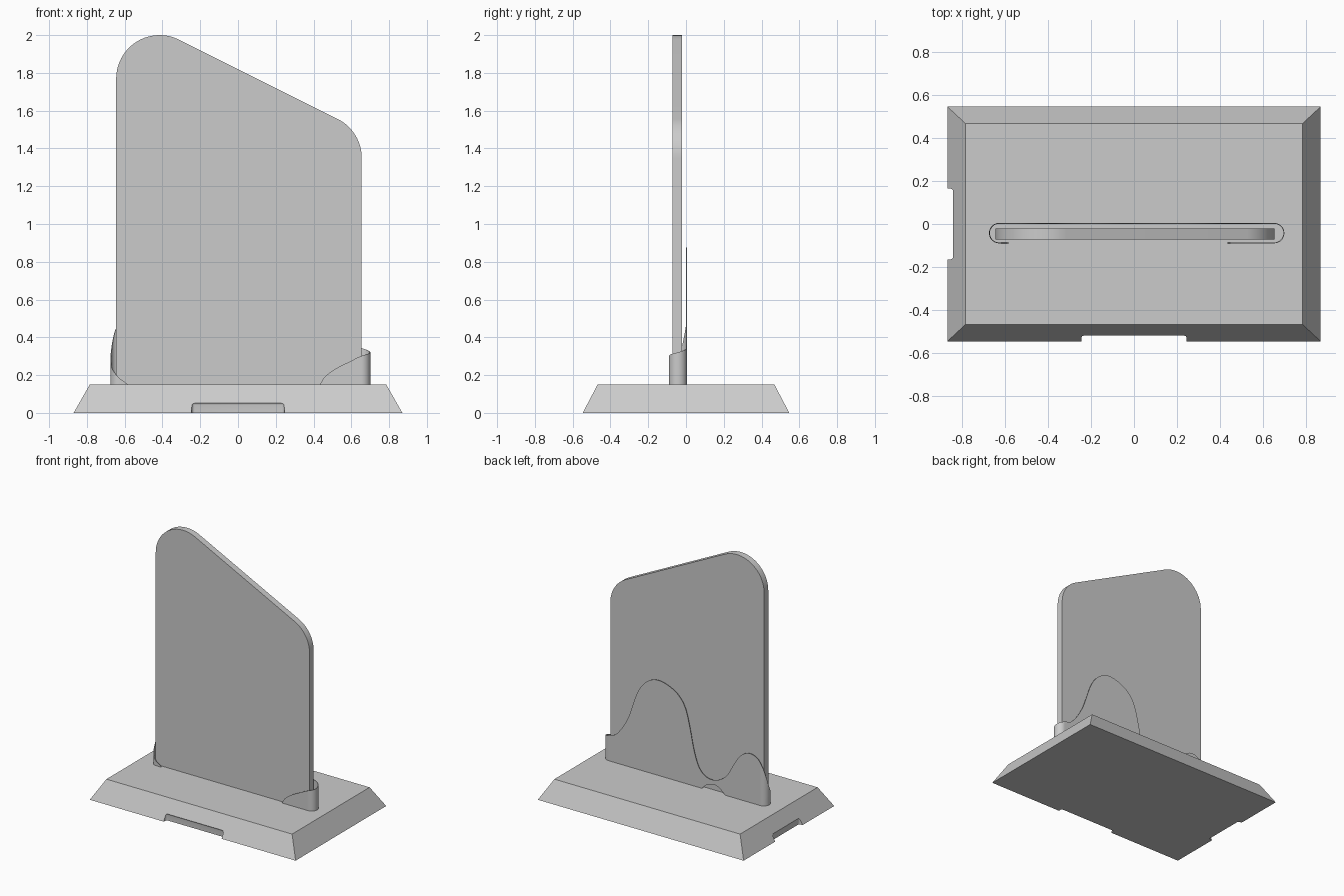
import bpy, bmesh, math

if "Cube" in bpy.data.objects:
    bpy.data.objects.remove(bpy.data.objects["Cube"])


def make_object(name, verts, faces):
    mesh = bpy.data.meshes.new(name)
    mesh.from_pydata(verts, [], faces)
    bm = bmesh.new()
    bm.from_mesh(mesh)
    bmesh.ops.recalc_face_normals(bm, faces=bm.faces)
    bm.to_mesh(mesh)
    bm.free()
    obj = bpy.data.objects.new(name, mesh)
    bpy.context.collection.objects.link(obj)
    return obj


def finish(obj):
    # apply modifiers, then smooth shading with sharp edges kept
    bpy.ops.object.select_all(action='DESELECT')
    bpy.context.view_layer.objects.active = obj
    obj.select_set(True)
    for m in list(obj.modifiers):
        bpy.ops.object.modifier_apply(modifier=m.name)
    bpy.ops.object.shade_smooth_by_angle(angle=math.radians(30))


def hexahedron(name, bottom, top, z0, z1):
    # bottom and top are (x0, x1, y0, y1)
    verts = []
    for (x0, x1, y0, y1), z in ((bottom, z0), (top, z1)):
        verts += [(x0, y0, z), (x1, y0, z), (x1, y1, z), (x0, y1, z)]
    faces = [(3, 2, 1, 0), (4, 5, 6, 7)]
    faces += [(i, (i + 1) % 4, 4 + (i + 1) % 4, 4 + i) for i in range(4)]
    return make_object(name, verts, faces)


BASE_TOP = 0.15

# Base: sloped block with two shallow rounded notches
base = hexahedron("base", (-0.87, 0.87, -0.547, 0.547),
                  (-0.785, 0.785, -0.468, 0.468), 0, BASE_TOP)
cutters = []
for name, rect in (("front_notch_cutter", (-0.245, 0.245, -0.70, -0.516)),
                   ("side_notch_cutter", (-1.0, -0.841, -0.165, 0.165))):
    cutter = hexahedron(name, rect, rect, -0.1, 0.057)
    cutter.hide_render = True
    bevel = cutter.modifiers.new("round", 'BEVEL')
    bevel.width, bevel.segments = 0.016, 5
    finish(cutter)
    cut = base.modifiers.new(name, 'BOOLEAN')
    cut.object, cut.operation, cut.solver = cutter, 'DIFFERENCE', 'EXACT'
    cutters.append(cutter)
finish(base)
for cutter in cutters:
    bpy.data.objects.remove(cutter)

# Panel: upright slab with slanted top and rounded upper corners
X0, X1, R = -0.645, 0.655, 0.23


def arc(cx, cz, a0, a1, n=20):
    for i in range(n + 1):
        a = math.radians(a0 + (a1 - a0) * i / n)
        yield (cx + R * math.cos(a), cz + R * math.sin(a))


slope = math.degrees(math.atan(2))
profile = [(X0, BASE_TOP)]
profile += arc(X0 + R, 1.77, 180, slope)
profile += arc(X1 - R, 1.35, slope, 0)
profile += [(X1, BASE_TOP)]
n = len(profile)
verts = [(x, y, z) for y in (-0.072, -0.022) for x, z in profile]
faces = [tuple(range(n)), tuple(range(2 * n - 1, n - 1, -1))]
faces += [(i, (i + 1) % n, n + (i + 1) % n, n + i) for i in range(n)]
finish(make_object("panel", verts, faces))

# Sleeve: thin wavy sheet wrapped round the foot of the panel.
# u is x along the back, then continues as length around each end.
CY, RS = -0.0425, 0.0455
ARC = math.pi * RS
LEFT, RIGHT = -0.628, 0.653


def sleeve_point(u):
    if LEFT <= u <= RIGHT:
        return u, CY + RS
    side, end = (1, RIGHT) if u > RIGHT else (-1, LEFT)
    d = abs(u - end)
    if d < ARC:
        return end + side * RS * math.sin(d / RS), CY + RS * math.cos(d / RS)
    return end - side * (d - ARC), CY - RS


TOP_EDGE = [(-0.815, 0.152), (-0.79, 0.17), (-0.76, 0.195), (-0.70, 0.28),
            (-0.649, 0.44), (-0.606, 0.503), (-0.53, 0.523), (-0.462, 0.483),
            (-0.41, 0.41), (-0.35, 0.305), (-0.267, 0.247), (-0.18, 0.245),
            (-0.114, 0.303), (-0.071, 0.423), (-0.037, 0.583), (-0.003, 0.713),
            (0.047, 0.795), (0.115, 0.845), (0.209, 0.875), (0.285, 0.866),
            (0.36, 0.81), (0.412, 0.725), (0.489, 0.515), (0.582, 0.375),
            (0.65, 0.345), (0.72, 0.322), (0.80, 0.30), (0.85, 0.275),
            (0.93, 0.235), (0.99, 0.19), (1.014, 0.152)]
HOLE = [(-0.334, 0.15), (-0.29, 0.187), (-0.25, 0.204), (-0.20, 0.197),
        (-0.165, 0.177), (-0.139, 0.15)]


def curve_height(keys, u):
    # cubic interpolation through the key heights
    last = len(keys) - 1
    k = next((i for i in range(last) if u <= keys[i + 1][0]), last - 1)

    def tangent(i):
        a, b = keys[max(i - 1, 0)], keys[min(i + 1, last)]
        return (b[1] - a[1]) / (b[0] - a[0])

    (u0, z0), (u1, z1) = keys[k], keys[k + 1]
    h = u1 - u0
    t = min(max((u - u0) / h, 0), 1)
    return ((2 * t**3 - 3 * t**2 + 1) * z0 + (t**3 - 2 * t**2 + t) * h * tangent(k)
            + (3 * t**2 - 2 * t**3) * z1 + (t**3 - t**2) * h * tangent(k + 1))


N = 300
verts = []
for i in range(N + 1):
    u = TOP_EDGE[0][0] + (TOP_EDGE[-1][0] - TOP_EDGE[0][0]) * i / N
    low = BASE_TOP
    if HOLE[0][0] < u < HOLE[-1][0]:
        low = curve_height(HOLE, u)
    x, y = sleeve_point(u)
    verts += [(x, y, low), (x, y, max(curve_height(TOP_EDGE, u), low + 0.002))]
faces = [(2 * i, 2 * i + 2, 2 * i + 3, 2 * i + 1) for i in range(N)]
sleeve = make_object("sleeve", verts, faces)
thick = sleeve.modifiers.new("thickness", 'SOLIDIFY')
thick.thickness, thick.offset = 0.004, 0
finish(sleeve)
